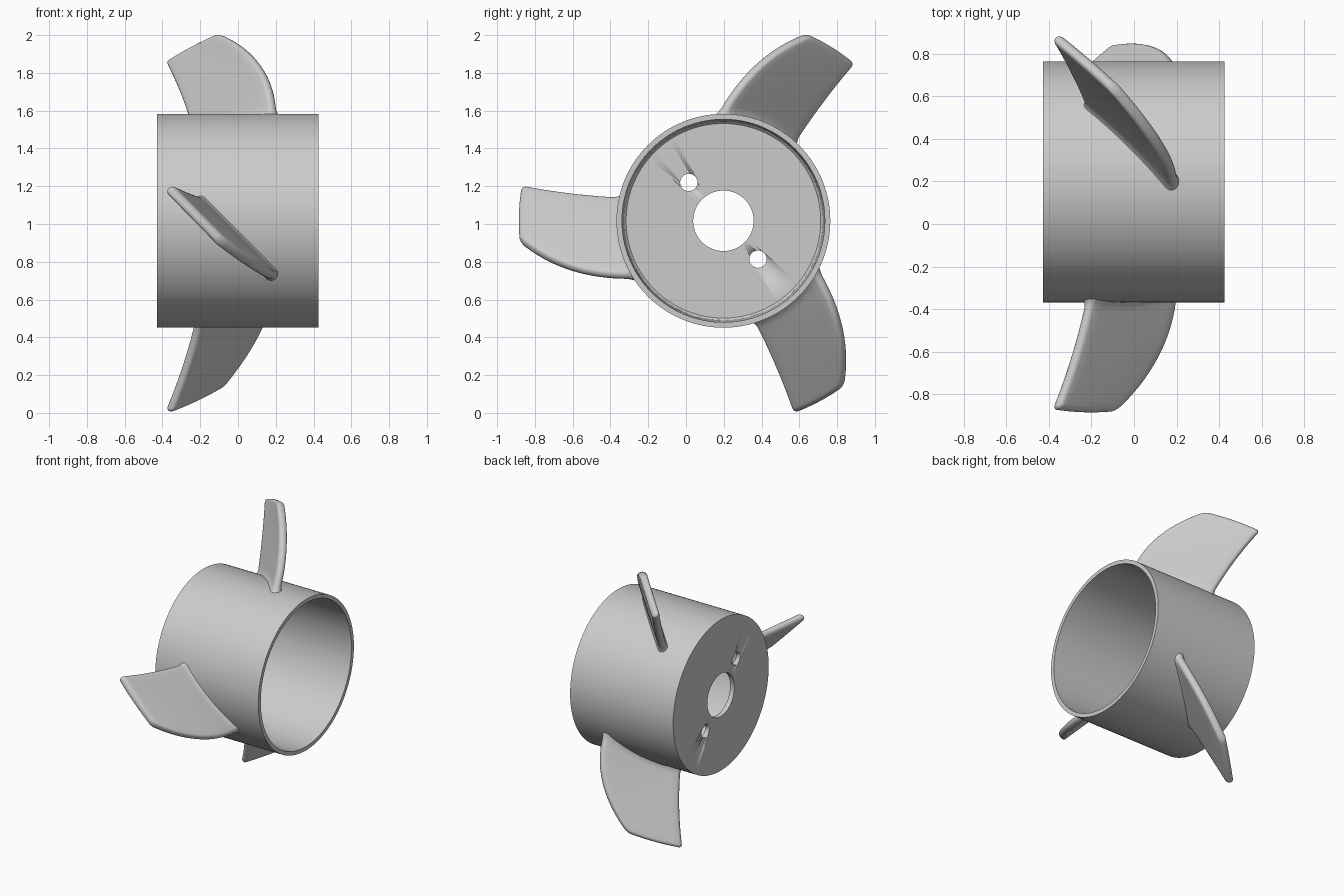
import bpy, bmesh, math
from mathutils import Matrix, Vector

if "Cube" in bpy.data.objects:
    bpy.data.objects.remove(bpy.data.objects["Cube"])

CY, CZ = 0.198, 1.017          # hub axis runs along x through this point
R_ROOT, R_TIP = 0.548, 1.083   # radial span of the blades


def make_object(name, bm, angle=35):
    bmesh.ops.recalc_face_normals(bm, faces=bm.faces[:])
    mesh = bpy.data.meshes.new(name)
    bm.to_mesh(mesh)
    bm.free()
    ob = bpy.data.objects.new(name, mesh)
    bpy.context.collection.objects.link(ob)
    ob.location = (0, CY, CZ)
    bpy.ops.object.select_all(action='DESELECT')
    bpy.context.view_layer.objects.active = ob
    ob.select_set(True)
    bpy.ops.object.shade_smooth_by_angle(angle=math.radians(angle))
    return ob


def bridge(bm, a, b):
    n = len(a)
    for i in range(n):
        j = (i + 1) % n
        bm.faces.new((a[i], a[j], b[j], b[i]))


def curve(points, u):
    # smooth polynomial through (u, x, z) points
    total = Vector((0.0, 0.0))
    for i, (ui, x, z) in enumerate(points):
        w = 1.0
        for j, p in enumerate(points):
            if j != i:
                w *= (u - p[0]) / (ui - p[0])
        total += w * Vector((x, z))
    return total


# Hub: a cup turned around the x axis, open at +x, bored through at -x
profile = [(-0.428, 0.16), (-0.428, 0.566), (0.426, 0.566),
           (0.426, 0.537), (-0.38, 0.527), (-0.393, 0.515), (-0.393, 0.16)]
N = 128
bm = bmesh.new()
rings = [[bm.verts.new((x, r * math.cos(2 * math.pi * k / N), r * math.sin(2 * math.pi * k / N)))
          for k in range(N)] for x, r in profile]
for a, b in zip(rings, rings[1:] + rings[:1]):
    bridge(bm, a, b)
hub = make_object("hub", bm)

# Two bolt holes through the end plate
for s in (1, -1):
    bm = bmesh.new()
    m = Matrix.Translation((-0.42, 0.183 * s, -0.203 * s)) @ Matrix.Rotation(math.pi / 2, 4, 'Y')
    bmesh.ops.create_cone(bm, cap_ends=True, segments=32, radius1=0.046,
                          radius2=0.046, depth=0.3, matrix=m)
    cutter = make_object("hole_cutter", bm)
    cutter.hide_render = True
    mod = hub.modifiers.new("bolt_hole", 'BOOLEAN')
    mod.operation = 'DIFFERENCE'
    mod.solver = 'EXACT'
    mod.object = cutter
    bpy.context.view_layer.objects.active = hub
    bpy.ops.object.modifier_apply(modifier=mod.name)
    bpy.data.objects.remove(cutter)

# Blade edges: (radial fraction, x, z relative to the axis)
EDGE_A = [(0.0, -0.195, 0.095), (0.5, -0.262, 0.117), (1.0, -0.355, 0.158)]
EDGE_B = [(0.0, 0.175, -0.28), (0.38, 0.138, -0.264), (0.71, 0.037, -0.2), (1.0, -0.115, -0.088)]
H = 0.025                      # half thickness


def section(u):
    # capsule outline across the blade, flared at the root and rounded at the tip
    rho = R_ROOT + u * (R_TIP - R_ROOT)
    a, b = curve(EDGE_A, u), curve(EDGE_B, u)
    along = (b - a).normalized()
    normal = Vector((-along.y, along.x))
    d = max(0.0, rho - (R_TIP - H)) / H
    h = H * math.sqrt(max(0.0, 1 - d * d)) + 0.002
    h += 0.02 * max(0.0, 1 - (rho - R_ROOT) / 0.055) ** 2
    pts = []
    for end, sign in ((b, 1), (a, -1)):
        for k in range(9):
            t = -math.pi / 2 + math.pi * k / 8
            pts.append(end + sign * h * (math.cos(t) * along + math.sin(t) * normal))
        other = a if sign > 0 else b
        pts += [end.lerp(other, k / 12) + sign * h * normal for k in range(1, 12)]
    return [(p.x, -math.sqrt(rho * rho - p.y * p.y), p.y) for p in pts]


# Three identical blades around the hub
tip_start = 1 - H / (R_TIP - R_ROOT)
steps = [0, 0.02, 0.04, 0.06, 0.08, 0.1] + [0.1 + (tip_start - 0.1) * k / 16 for k in range(1, 17)]
steps += [tip_start + (1 - tip_start) * math.sin(math.pi / 2 * k / 6) for k in range(1, 7)]
for i in range(3):
    bm = bmesh.new()
    loops = [[bm.verts.new(p) for p in section(u)] for u in steps]
    for a, b in zip(loops, loops[1:]):
        bridge(bm, a, b)
    # close root and tip with strips between the two sides
    for loop in (loops[0], loops[-1]):
        n = len(loop)
        order = loop[4:] + loop[:4]
        for k in range(n // 2 - 1):
            quad = [order[k], order[k + 1], order[n - 1 - k - 1], order[n - 1 - k]]
            bm.faces.new(quad)
    bmesh.ops.rotate(bm, verts=bm.verts[:], cent=(0, 0, 0),
                     matrix=Matrix.Rotation(math.radians(120 * i), 3, 'X'))
    make_object(f"blade_{i + 1}", bm, 50)
